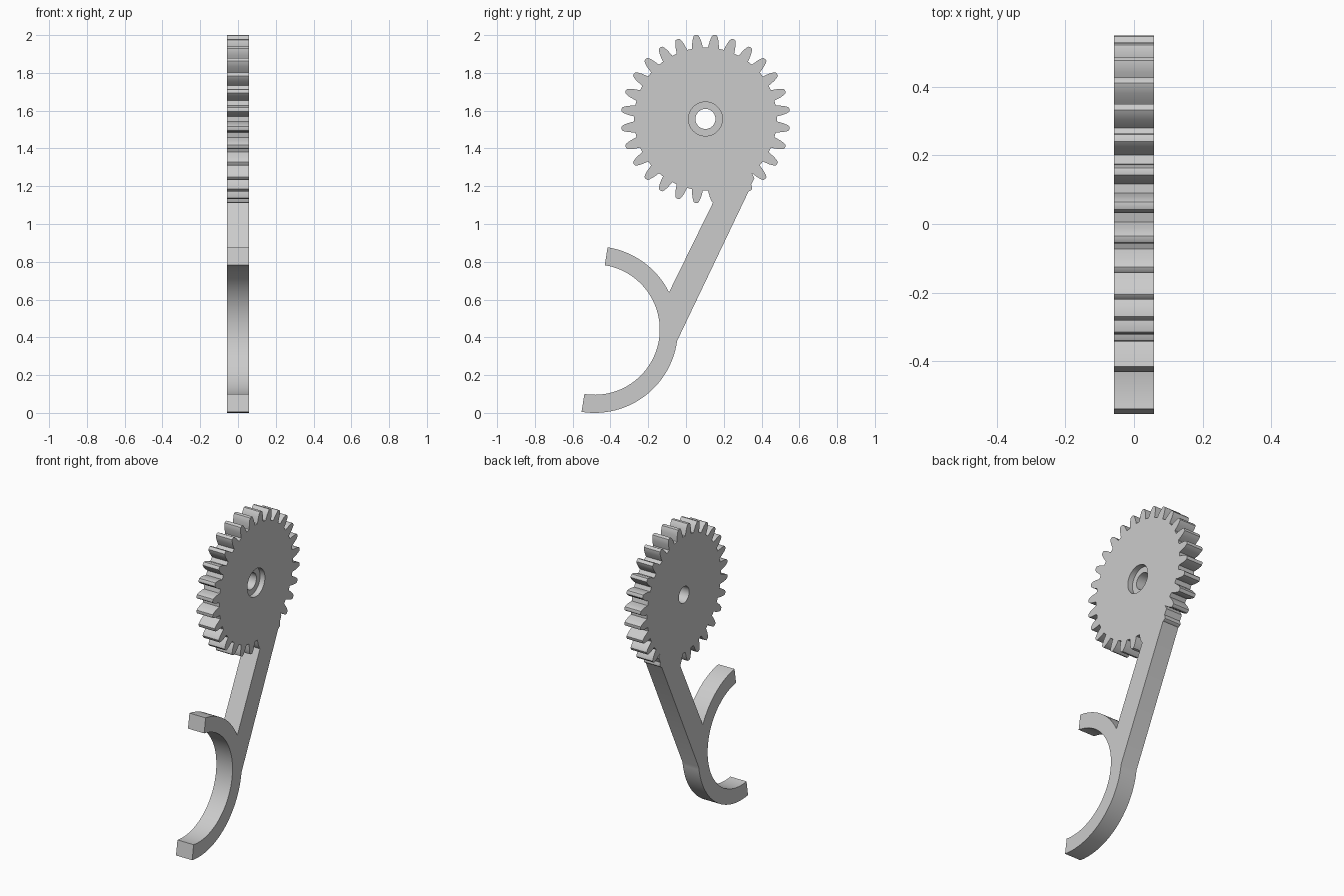
import bpy, bmesh, math
from math import radians, degrees, atan2, cos, sin

if "Cube" in bpy.data.objects:
    bpy.data.objects.remove(bpy.data.objects["Cube"])

HALF = 0.058                                  # half thickness along x
GEAR, HOOK = (0.103, 1.556), (-0.484, 0.441)  # centres in (y, z)
TEETH = 28
HOOK_IN, HOOK_OUT = 0.345, 0.441
HOLE, RECESS, RECESS_DEPTH = 0.053, 0.09, 0.035
# tooth flank from root to tip: radius, half width
FLANK = [(0.378, 0.029), (0.39, 0.0275), (0.415, 0.0233), (0.435, 0.017), (0.446, 0.0105)]


def polar(c, r, deg):
    return (c[0] + r * cos(radians(deg)), c[1] + r * sin(radians(deg)))


def arc(c, r, a0, a1, n):
    return [polar(c, r, a0 + (a1 - a0) * i / n) for i in range(n + 1)]


def tooth(deg):
    left = [polar(GEAR, r, deg - degrees(w / r)) for r, w in FLANK]
    right = [polar(GEAR, r, deg + degrees(w / r)) for r, w in reversed(FLANK)]
    return left + [polar(GEAR, 0.448, deg)] + right


def angle_from(c, p):
    return degrees(atan2(p[1] - c[1], p[0] - c[0]))


# arm corners, where it leaves the hook and meets the gear
arm_low_right, arm_top_right = (-0.045, 0.381), (0.362, 1.243)
arm_low_left = (-0.087, 0.64)
pitch = 360 / TEETH

# lower half of the hook's outer edge
outline = arc(HOOK, HOOK_OUT, -99, angle_from(HOOK, arm_low_right), 32)
# arm edge with the tip of one tooth poking through it
outline += tooth(-45 - pitch)[4:8]
outline += [polar(GEAR, 0.423, -55.1), arm_top_right]
# free teeth around the gear, then half of the tooth beside the arm
for k in range(TEETH - 3):
    outline += tooth(-45 + k * pitch)
outline += tooth(-45 + (TEETH - 3) * pitch)[:5]
# upper half of the hook, then its inner edge back to the start
outline += arc(HOOK, HOOK_OUT, angle_from(HOOK, arm_low_left), 81, 20)
outline += arc(HOOK, HOOK_IN, 81, -99, 56)

bm = bmesh.new()


def loop(points, x):
    verts = [bm.verts.new((x, y, z)) for y, z in points]
    for i, v in enumerate(verts):
        bm.edges.new((verts[i - 1], v))
    return verts


def bridge(a, b):
    for i in range(len(a)):
        bm.faces.new((a[i - 1], a[i], b[i], b[i - 1]))


def cap(*loops):
    edges = [bm.edges.get((l[i - 1], l[i])) for l in loops for i in range(len(l))]
    bmesh.ops.triangle_fill(bm, use_beauty=True, edges=edges, normal=(1, 0, 0))


def circle(r, x):
    return loop(arc(GEAR, r, 0, 360, 48)[:-1], x)


# outer walls, stepped bore and flat faces
back, front = loop(outline, -HALF), loop(outline, HALF)
rim, step = circle(RECESS, HALF), circle(RECESS, HALF - RECESS_DEPTH)
bore, bore_end = circle(HOLE, HALF - RECESS_DEPTH), circle(HOLE, -HALF)
bridge(back, front)
bridge(rim, step)
bridge(step, bore)
bridge(bore, bore_end)
cap(front, rim)
cap(back, bore_end)
bmesh.ops.recalc_face_normals(bm, faces=bm.faces)

mesh = bpy.data.meshes.new("gear_lever")
bm.to_mesh(mesh)
bm.free()
lever = bpy.data.objects.new("gear_lever", mesh)
bpy.context.collection.objects.link(lever)

grey = bpy.data.materials.new("light_grey")
grey.diffuse_color = (0.6, 0.6, 0.6, 1)
grey.use_nodes = True
grey.node_tree.nodes["Principled BSDF"].inputs["Base Color"].default_value = grey.diffuse_color
mesh.materials.append(grey)

bpy.context.view_layer.objects.active = lever
lever.select_set(True)
bpy.ops.object.shade_smooth_by_angle(angle=radians(30))
